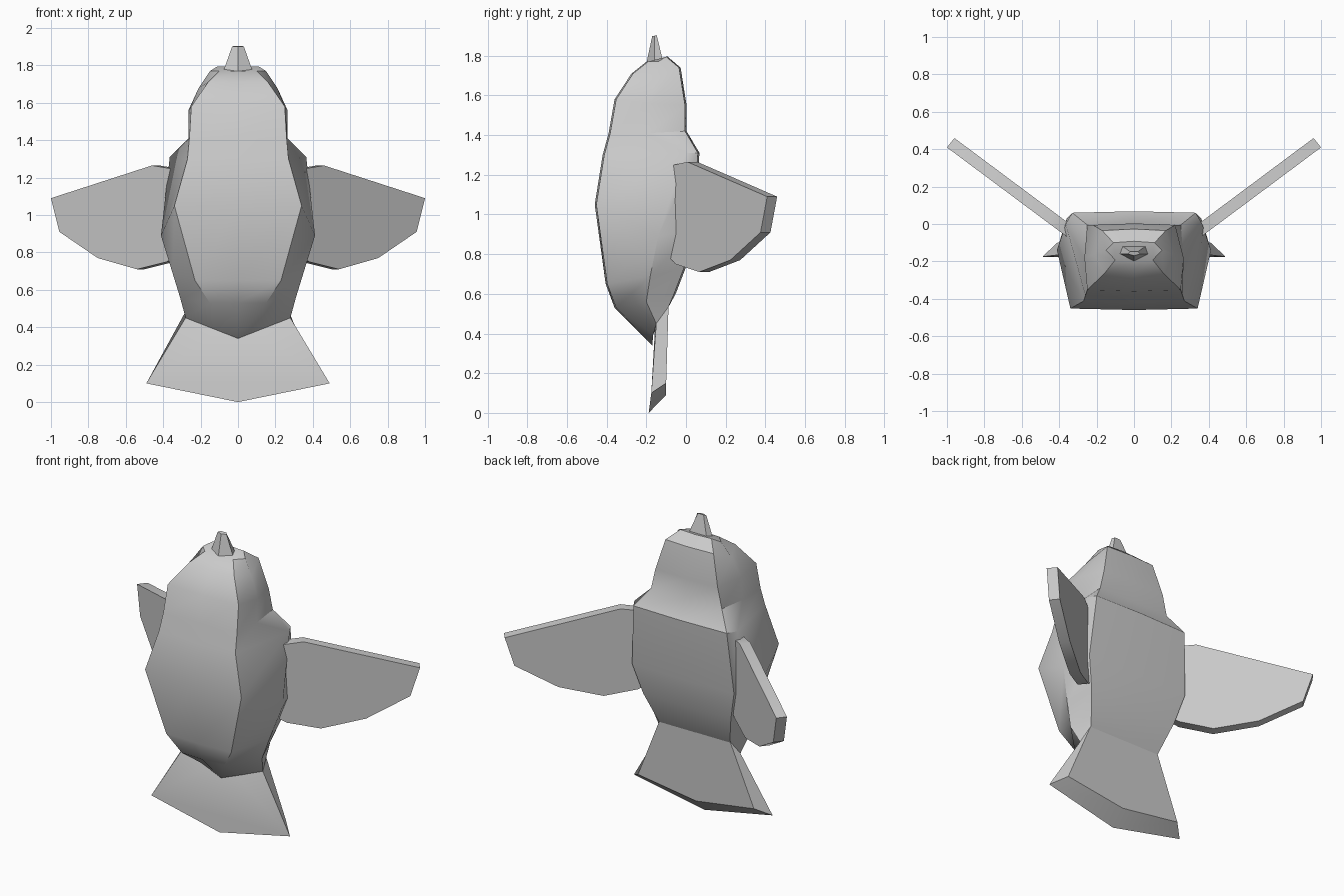
import bpy, bmesh
from math import radians

if "Cube" in bpy.data.objects:
    bpy.data.objects.remove(bpy.data.objects["Cube"])


def loft(name, rings, cap_ends=(True, True)):
    """Skin a stack of equal-length closed point rings."""
    bm = bmesh.new()
    vr = [[bm.verts.new(p) for p in r] for r in rings]
    n = len(vr[0])
    for a, b in zip(vr, vr[1:]):
        for i in range(n):
            j = (i + 1) % n
            bm.faces.new((a[i], a[j], b[j], b[i]))
    for r, cap in zip((vr[0], vr[-1]), cap_ends):
        if cap:
            bm.faces.new(r)
    bmesh.ops.recalc_face_normals(bm, faces=bm.faces[:])
    me = bpy.data.meshes.new(name)
    bm.to_mesh(me)
    bm.free()
    ob = bpy.data.objects.new(name, me)
    bpy.context.collection.objects.link(ob)
    bpy.ops.object.select_all(action='DESELECT')
    ob.select_set(True)
    bpy.context.view_layer.objects.active = ob
    bpy.ops.object.shade_smooth_by_angle(angle=radians(35))
    return ob


def mirror_ring(half):
    """Half ring from front centre to back centre, closed across x = 0."""
    return half + [(-x, y, z) for x, y, z in reversed(half[1:-1])]


def section(f, m, b):
    """Body ring from front, side and back corners, each (x, y, z)."""
    return mirror_ring([(0, f[1], f[2]), (f[0], f[1] + 0.008, f[2]), m, b,
                        (0, b[1] + 0.008, b[2])])


# Body from belly to shoulders to crown
body = [
    mirror_ring([(0, -.17, .34), (.14, -.165, .395), (.28, -.15, .45),
                 (.25, -.09, .53), (0, -.09, .53)]),
    section((.15, -.36, .53), (.31, -.20, .56), (.27, -.06, .60)),
    section((.23, -.405, .65), (.35, -.18, .69), (.31, -.01, .73)),
    section((.34, -.46, 1.05), (.412, -.14, .89), (.36, .03, .92)),
    section((.27, -.42, 1.30), (.365, 0, 1.31), (.33, .06, 1.31)),
    section((.26, -.39, 1.41), (.265, -.19, 1.41), (.25, -.005, 1.42)),
    section((.25, -.36, 1.58), (.265, -.18, 1.56), (.22, -.005, 1.55)),
    section((.16, -.275, 1.71), (.21, -.16, 1.68), (.17, -.035, 1.74)),
    section((.10, -.20, 1.77), (.15, -.14, 1.77), (.11, -.10, 1.795)),
]
loft("body", body)

# Upturned beak
loft("beak", [
    mirror_ring([(0, -.20, 1.76), (.085, -.16, 1.75), (.06, -.12, 1.79), (0, -.12, 1.79)]),
    mirror_ring([(0, -.17, 1.90), (.032, -.16, 1.90), (.02, -.148, 1.905), (0, -.148, 1.905)]),
])

# Swept-back wings, thick plates
outline = [(.34, 1.24), (.37, 1.25), (.46, 1.265), (1.0, 1.09), (.955, .91),
           (.75, .77), (.54, .71), (.38, .75), (.34, .78)]
for side, label in ((1, "right"), (-1, "left")):
    front = [(side * x, -.06 + (x - .37) * .745, z) for x, z in outline]
    back = [(x - side * .04, y + .05, z) for x, y, z in front]
    loft("wing_" + label, [front, back])

# Flared tail with a bevelled lower edge
tail_front = mirror_ring([(0, -.155, .45), (.28, -.15, .45), (.49, -.175, .10), (0, -.188, 0)])
tail_back = mirror_ring([(0, -.088, .54), (.25, -.088, .54), (.41, -.10, .15), (0, -.10, .09)])
loft("tail", [tail_front, tail_back])
